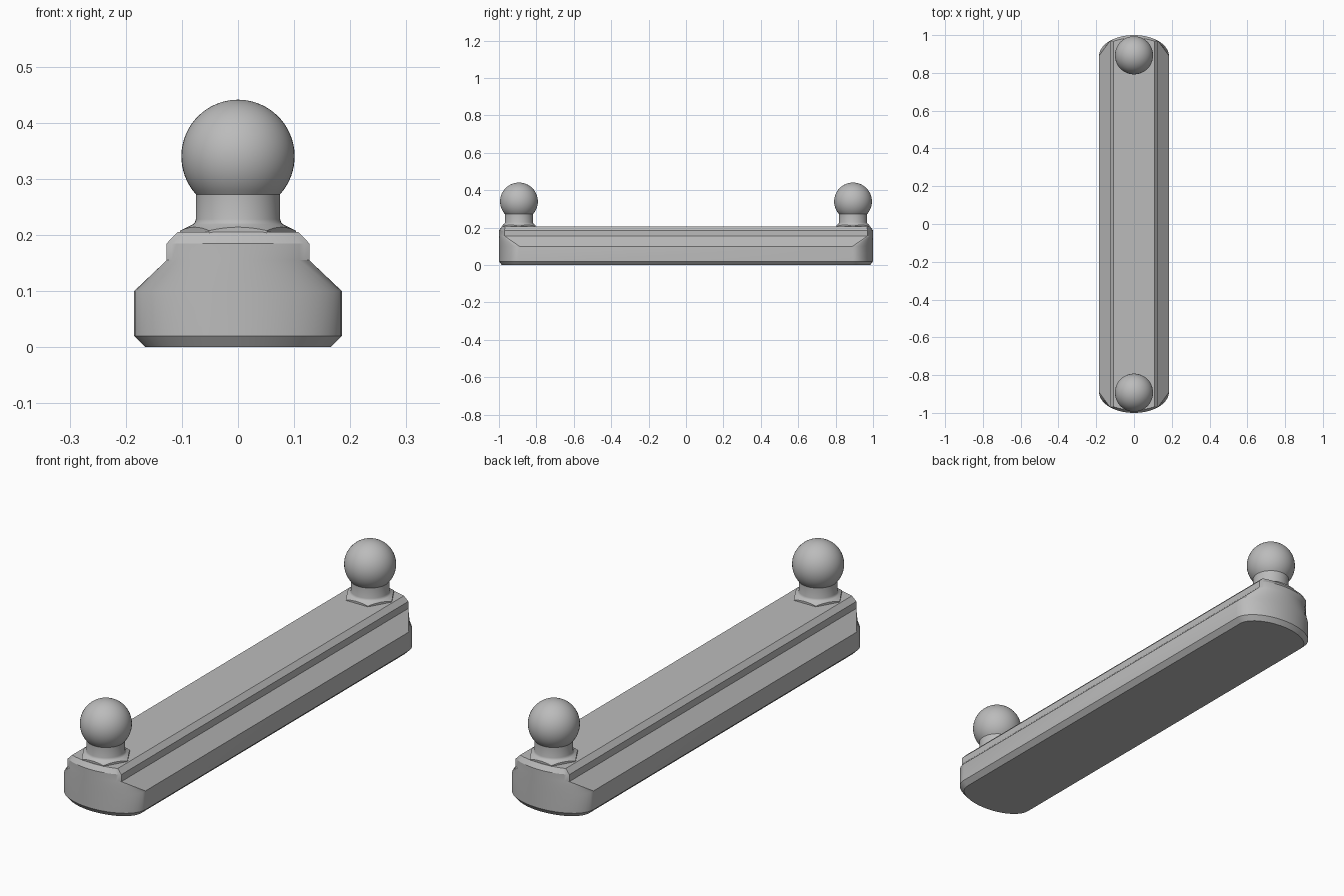
import bpy, bmesh, math

cube = bpy.data.objects.get("Cube")
if cube:
    bpy.data.objects.remove(cube)

grey = bpy.data.materials.new("satin grey")
grey.use_nodes = True
grey.diffuse_color = (0.5, 0.5, 0.5, 1)
grey.node_tree.nodes["Principled BSDF"].inputs["Base Color"].default_value = (0.5, 0.5, 0.5, 1)


def loft(name, rings, location=(0, 0, 0)):
    """Skin equal-length rings of points and cap both ends."""
    bm = bmesh.new()
    loops = [[bm.verts.new(p) for p in ring] for ring in rings]
    for low, high in zip(loops, loops[1:]):
        n = len(low)
        for i in range(n):
            j = (i + 1) % n
            bm.faces.new((low[i], low[j], high[j], high[i]))
    bm.faces.new(loops[0][::-1])
    bm.faces.new(loops[-1])
    bmesh.ops.recalc_face_normals(bm, faces=bm.faces)
    mesh = bpy.data.meshes.new(name)
    bm.to_mesh(mesh)
    bm.free()
    mesh.materials.append(grey)
    obj = bpy.data.objects.new(name, mesh)
    obj.location = location
    bpy.context.collection.objects.link(obj)
    bpy.ops.object.select_all(action='DESELECT')
    obj.select_set(True)
    bpy.context.view_layer.objects.active = obj
    bpy.ops.object.shade_smooth_by_angle(angle=math.radians(30))
    return obj


def bar_ring(z, width, end_half_width, end_depth, steps=24):
    """Long outline with rounded ends, trimmed to a half width."""
    limit = math.asin(min(1, width / end_half_width))
    angles = [limit * (1 - 2 * i / steps) for i in range(steps + 1)]
    back = [(end_half_width * math.sin(a), 0.89 + end_depth * math.cos(a), z) for a in angles]
    return back + [(-x, -y, z) for x, y, z in back]


# Bar: bevelled foot, sloped shoulder, raised rail with bevelled top
loft("bar", [
    bar_ring(0, 0.165, 0.165, 0.095),
    bar_ring(0.02, 0.185, 0.185, 0.11),
    bar_ring(0.1, 0.185, 0.185, 0.11),
    bar_ring(0.155, 0.127, 0.185, 0.11),
    bar_ring(0.185, 0.127, 0.185, 0.11),
    bar_ring(0.205, 0.108, 0.185, 0.095),
])

SEGMENTS = 48
ANGLES = [math.tau * i / SEGMENTS for i in range(SEGMENTS)]
NECK, BALL, CENTRE = 0.075, 0.101, 0.34


def hex_radius(a):
    """Distance to the edge of a hexagon with corners on the x axis."""
    sixth = math.pi / 3
    return 0.103 * math.cos(sixth / 2) / math.cos(a % sixth - sixth / 2)


def circle(r, z):
    return [(r * math.cos(a), r * math.sin(a), z) for a in ANGLES]


def hex_ring(height):
    return [(hex_radius(a) * math.cos(a), hex_radius(a) * math.sin(a), height(hex_radius(a)))
            for a in ANGLES]


# Ball studs: hexagonal collar with conical top, neck, ball
start = -math.acos(NECK / BALL)
ball_angles = [start + (math.radians(89) - start) * i / 24 for i in range(25)]
stud = [hex_ring(lambda r: 0.195), hex_ring(lambda r: 0.218 - (r - 0.08) * 0.45)]
stud += [circle(0.08, 0.219), circle(0.077, 0.222), circle(NECK, 0.228)]
stud += [circle(BALL * math.cos(a), CENTRE + BALL * math.sin(a)) for a in ball_angles]

for name, y in (("front_ball_stud", -0.893), ("back_ball_stud", 0.893)):
    loft(name, stud, (0, y, 0))
